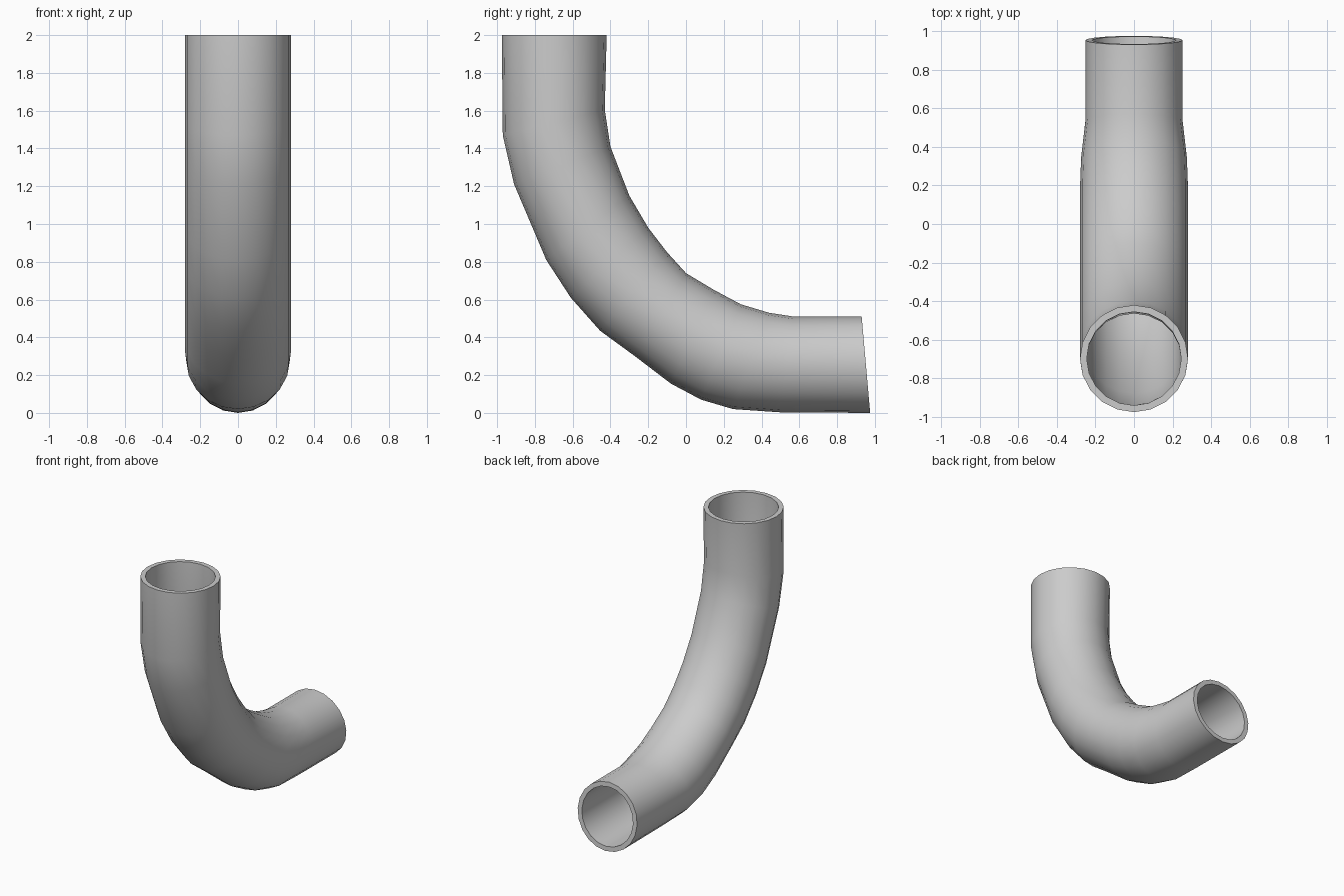
import bpy, bmesh, math
from mathutils import Vector

if "Cube" in bpy.data.objects:
    bpy.data.objects.remove(bpy.data.objects["Cube"])

SIDES = 20
WALL = 0.035

# Stations along the bend: outer-curve (y, z), inner-curve (y, z), half width in x
STATIONS = [
    ((-0.975, 2.00), (-0.42, 2.00), 0.28),
    ((-0.97, 1.47), (-0.43, 1.605), 0.28),
    ((-0.91, 1.21), (-0.40, 1.41), 0.28),
    ((-0.74, 0.81), (-0.30, 1.15), 0.28),
    ((-0.61, 0.61), (-0.20, 0.98), 0.28),
    ((-0.455, 0.435), (-0.10, 0.85), 0.28),
    ((-0.27, 0.30), (0.00, 0.74), 0.28),
    ((-0.08, 0.155), (0.15, 0.65), 0.28),
    ((0.08, 0.07), (0.29, 0.575), 0.28),
    ((0.25, 0.02), (0.44, 0.53), 0.274),
    ((0.50, 0.003), (0.57, 0.51), 0.252),
    ((0.975, 0.00), (0.93, 0.51), 0.252),
]


def add_ring(bm, outer, inner, half_width, inset):
    a, b = Vector((0, *outer)), Vector((0, *inner))
    centre, radial = (a + b) / 2, (a - b) / 2
    radial *= 1 - inset / radial.length
    ring = []
    for i in range(SIDES):
        t = 2 * math.pi * i / SIDES
        side = Vector(((half_width - inset) * math.sin(t), 0, 0))
        ring.append(bm.verts.new(centre + radial * math.cos(t) + side))
    return ring


# Outer skin down the bend, then the bore back up, closed into one loop of rings
bm = bmesh.new()
rings = [add_ring(bm, *s, 0) for s in STATIONS]
rings += [add_ring(bm, *s, WALL) for s in reversed(STATIONS)]
for r0, r1 in zip(rings, rings[1:] + rings[:1]):
    for i in range(SIDES):
        j = (i + 1) % SIDES
        bm.faces.new((r0[i], r0[j], r1[j], r1[i]))
bmesh.ops.recalc_face_normals(bm, faces=bm.faces)

mesh = bpy.data.meshes.new("pipe_elbow")
bm.to_mesh(mesh)
bm.free()
pipe = bpy.data.objects.new("pipe_elbow", mesh)
bpy.context.collection.objects.link(pipe)

# Smooth walls with crisp rims
bpy.context.view_layer.objects.active = pipe
pipe.select_set(True)
bpy.ops.object.shade_smooth_by_angle(angle=math.radians(40))
